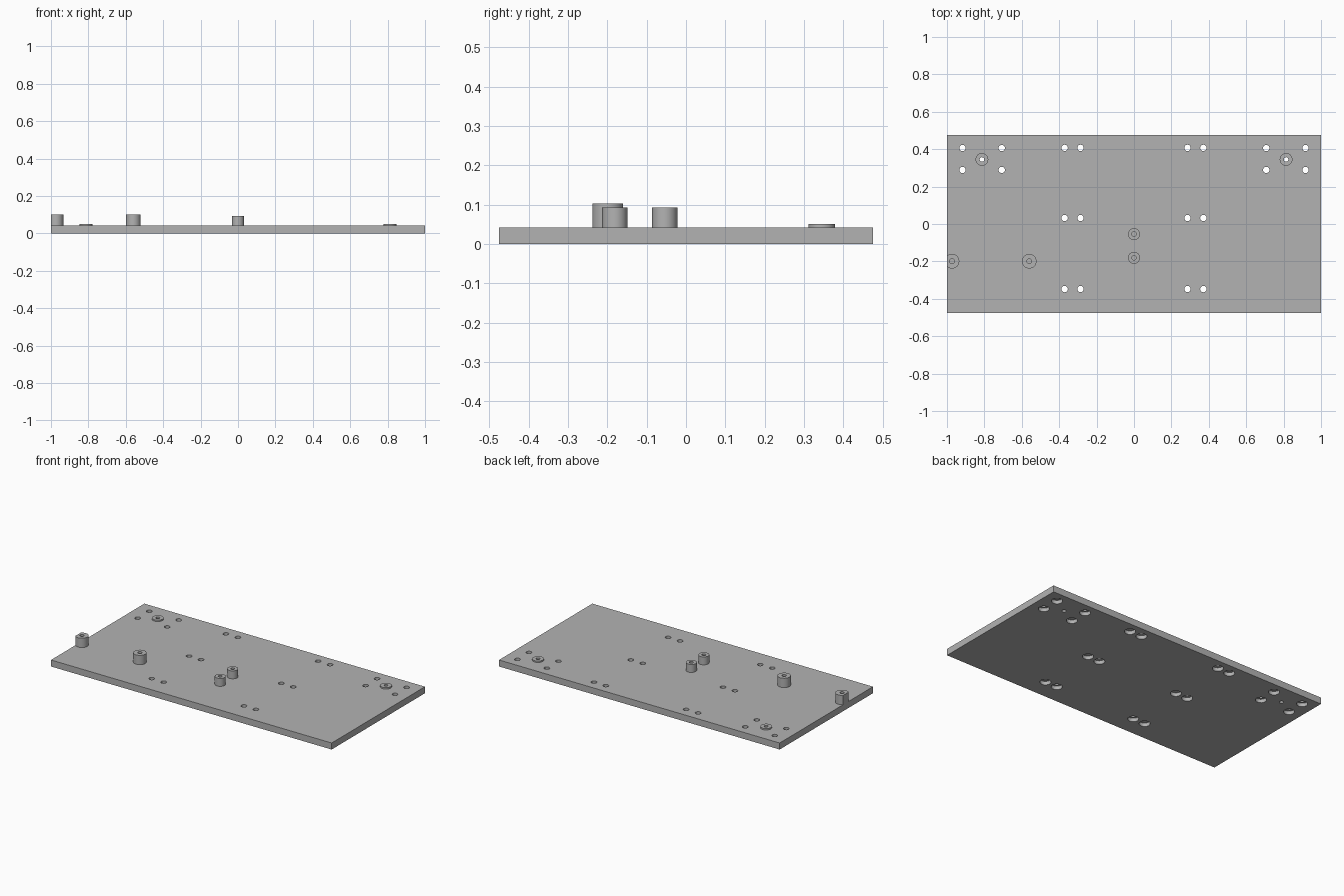
import bpy, bmesh, math

if "Cube" in bpy.data.objects:
    bpy.data.objects.remove(bpy.data.objects["Cube"])

TOP = 0.042          # plate thickness
SEG = 32

grey = bpy.data.materials.new("plain grey")
grey.diffuse_color = (0.45, 0.45, 0.45, 1)
grey.use_nodes = True
grey.node_tree.nodes["Principled BSDF"].inputs["Base Color"].default_value = grey.diffuse_color


def add_object(name, bm):
    bmesh.ops.recalc_face_normals(bm, faces=bm.faces)
    mesh = bpy.data.meshes.new(name)
    bm.to_mesh(mesh)
    bm.free()
    mesh.materials.append(grey)
    ob = bpy.data.objects.new(name, mesh)
    bpy.context.collection.objects.link(ob)
    return ob


def smooth(ob):
    bpy.ops.object.select_all(action='DESELECT')
    ob.select_set(True)
    bpy.context.view_layer.objects.active = ob
    bpy.ops.object.shade_smooth_by_angle(angle=math.radians(30))


def lathe(bm, x, y, profile, closed=False):
    """Spin (radius, z) points about a vertical axis; open ends are capped."""
    rings = []
    for r, z in profile:
        rings.append([bm.verts.new((x + r * math.cos(math.tau * i / SEG),
                                    y + r * math.sin(math.tau * i / SEG), z))
                      for i in range(SEG)])
    pairs = list(zip(rings, rings[1:]))
    if closed:
        pairs.append((rings[-1], rings[0]))
    else:
        bm.faces.new(rings[0])
        bm.faces.new(rings[-1])
    for a, b in pairs:
        for i in range(SEG):
            j = (i + 1) % SEG
            bm.faces.new((a[i], a[j], b[j], b[i]))


# Base plate
bm = bmesh.new()
bmesh.ops.create_cube(bm, size=1)
for v in bm.verts:
    v.co = (v.co.x * 2, v.co.y * 0.95, (v.co.z + 0.5) * TOP)
plate = add_object("base_plate", bm)

# Screw holes, counterbored from below, and the narrow holes under the bosses
holes = [(s * x, y) for s in (-1, 1) for x in (0.286, 0.371)
         for y in (0.407, 0.032, -0.348)]
holes += [(s * x, y) for s in (-1, 1) for x in (0.707, 0.917)
          for y in (0.406, 0.289)]
bosses = [(-0.813, 0.345), (0.813, 0.345)]
bm = bmesh.new()
for x, y in holes:
    lathe(bm, x, y, [(0.032, -0.02), (0.032, 0.023), (0.017, 0.023), (0.017, 0.08)])
for x, y in bosses:
    lathe(bm, x, y, [(0.012, -0.02), (0.012, 0.08)])
cutter = add_object("hole_cutter", bm)
cutter.hide_render = True
cutter.hide_viewport = True
mod = plate.modifiers.new("holes", 'BOOLEAN')
mod.operation = 'DIFFERENCE'
mod.solver = 'EXACT'
mod.object = cutter
bpy.context.view_layer.objects.active = plate
bpy.ops.object.modifier_apply(modifier=mod.name)
bpy.data.objects.remove(cutter)
smooth(plate)

# Low ring bosses around the narrow holes
for i, (x, y) in enumerate(bosses):
    bm = bmesh.new()
    lathe(bm, x, y, [(0.034, TOP), (0.034, 0.051), (0.012, 0.051), (0.012, TOP)], True)
    smooth(add_object(f"ring_boss_{i + 1}", bm))

# Posts with blind holes: name, x, y, radius, height, hole radius
for name, x, y, r, h, hole in (
        ("edge_post", -0.973, -0.199, 0.039, 0.102, 0.013),
        ("large_post", -0.560, -0.199, 0.039, 0.102, 0.013),
        ("small_post_back", 0, -0.054, 0.032, 0.093, 0.012),
        ("small_post_front", 0, -0.181, 0.032, 0.093, 0.012)):
    bm = bmesh.new()
    lathe(bm, x, y, [(r, TOP), (r, h), (hole, h), (hole, TOP + 0.005)])
    if x - r < -1:   # trim flush with the plate edge
        cut = bmesh.ops.bisect_plane(bm, geom=bm.verts[:] + bm.edges[:] + bm.faces[:],
                                     plane_co=(-1, 0, 0), plane_no=(-1, 0, 0),
                                     clear_outer=True)
        bmesh.ops.holes_fill(bm, edges=[e for e in bm.edges if e.is_boundary])
    smooth(add_object(name, bm))
